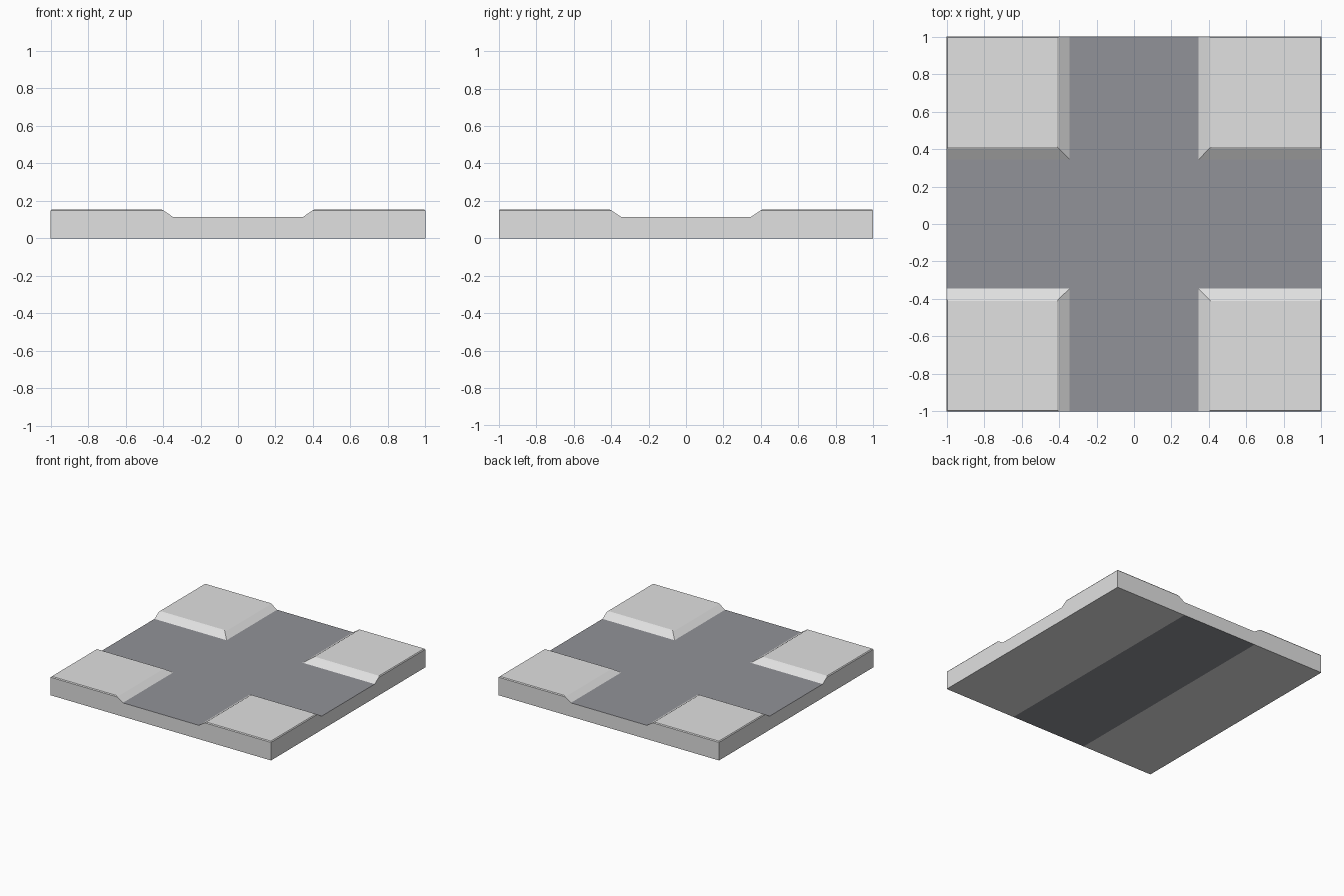
import bpy, bmesh
from mathutils import Vector

if "Cube" in bpy.data.objects:
    bpy.data.objects.remove(bpy.data.objects["Cube"])

ROAD_Z = 0.113   # height of the road surface
ROAD_W = 0.345   # half width of the road


def material(name, rgb):
    m = bpy.data.materials.new(name)
    m.diffuse_color = (*rgb, 1.0)
    m.use_nodes = True
    m.node_tree.nodes["Principled BSDF"].inputs["Base Color"].default_value = m.diffuse_color
    return m


pavement = material("light grey pavement", (0.75, 0.75, 0.75))
asphalt = material("dark grey asphalt", (0.285, 0.288, 0.315))


def make_object(name, bm, mats):
    bmesh.ops.recalc_face_normals(bm, faces=bm.faces)
    mesh = bpy.data.meshes.new(name)
    bm.to_mesh(mesh)
    bm.free()
    for m in mats:
        mesh.materials.append(m)
    obj = bpy.data.objects.new(name, mesh)
    bpy.context.collection.objects.link(obj)
    return obj


# Base slab, cut along the road edges
bm = bmesh.new()
bmesh.ops.create_cube(bm, size=1.0)
for v in bm.verts:
    v.co = Vector((v.co.x * 2, v.co.y * 2, (v.co.z + 0.5) * ROAD_Z))
for axis in ((1, 0, 0), (0, 1, 0)):
    for side in (-ROAD_W, ROAD_W):
        bmesh.ops.bisect_plane(bm, geom=bm.verts[:] + bm.edges[:] + bm.faces[:],
                               plane_co=Vector(axis) * side, plane_no=axis)
bmesh.ops.recalc_face_normals(bm, faces=bm.faces)
bm.normal_update()
# Asphalt: cross on the top, one strip on the underside; corners stay open under the blocks
covered = []
for f in bm.faces:
    c = f.calc_center_median()
    in_x, in_y = abs(c.x) < ROAD_W, abs(c.y) < ROAD_W
    if f.normal.z > 0.5:
        f.material_index = 1
        if not in_x and not in_y:
            covered.append(f)
    elif f.normal.z < -0.5 and in_x:
        f.material_index = 1
bmesh.ops.delete(bm, geom=covered, context='FACES')
make_object("road_slab", bm, [pavement, asphalt])

# Pavement block with sloped kerb: nested squares as (inner edge, outer edge, height)
bm = bmesh.new()
rings = []
for a, b, z in ((ROAD_W, 1.0, ROAD_Z), (0.397, 1.0, 0.148), (0.41, 0.994, 0.155)):
    rings.append([bm.verts.new(p) for p in ((a, a, z), (b, a, z), (b, b, z), (a, b, z))])
for low, high in zip(rings, rings[1:]):
    for i in range(4):
        j = (i + 1) % 4
        bm.faces.new((low[i], low[j], high[j], high[i]))
bm.faces.new(rings[-1])
# Ends of the kerb lie flush with the slab sides
for ring in rings:
    for v in ring:
        v.co.x, v.co.y = (1.0 if c > 0.9 and v.co.z < 0.15 else c for c in v.co.xy)
# The kerb runs through to the tile edge, so open ends take the kerb profile
lo, mid, top = rings
block = make_object("pavement_blocks", bm, [pavement])
mirror = block.modifiers.new("four_corners", 'MIRROR')
mirror.use_axis = (True, True, False)
mirror.use_clip = False
